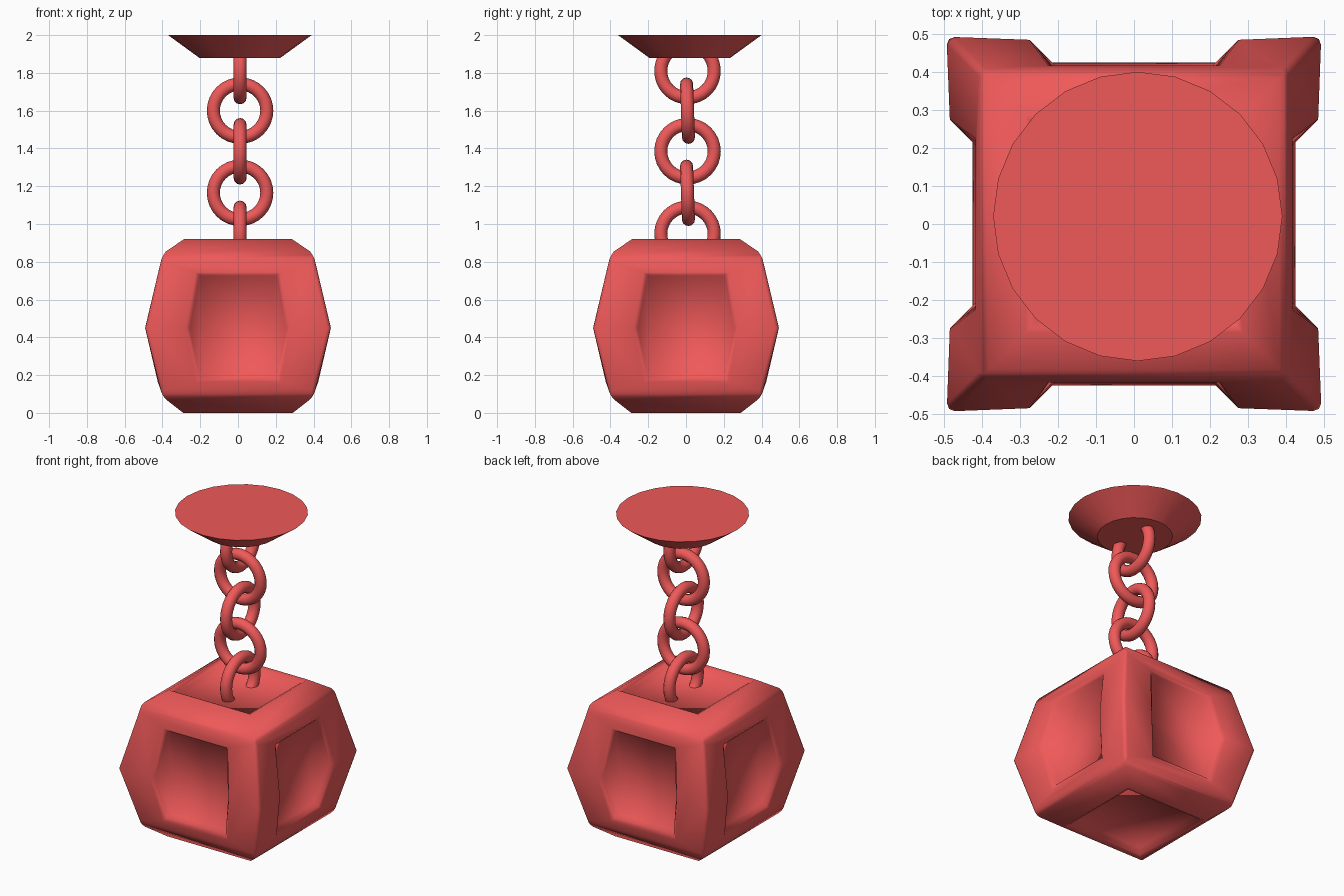
import bpy, bmesh, math
from mathutils import Matrix

if "Cube" in bpy.data.objects:
    bpy.data.objects.remove(bpy.data.objects["Cube"])

red = bpy.data.materials.new("red")
red.diffuse_color = (0.87, 0.1, 0.1, 1)
red.use_nodes = True
red.node_tree.nodes["Principled BSDF"].inputs["Base Color"].default_value = red.diffuse_color


def finish(obj, name, angle):
    obj.name = name
    obj.data.materials.append(red)
    bpy.ops.object.select_all(action='DESELECT')
    obj.select_set(True)
    bpy.context.view_layer.objects.active = obj
    bpy.ops.object.shade_smooth_by_angle(angle=math.radians(angle))


# Weight block: bulging cube with a recessed panel on every face
bm = bmesh.new()


def face(*pts):
    bm.faces.new([bm.verts.new(p) for p in pts])


# (half width, z) of the square rings; (half width, depth, z) of panel rim and floor
outer = [(0.405, 0.82), (0.492, 0.45), (0.405, 0.10)]
rim = [(0.225, 0.416, 0.745), (0.275, 0.484, 0.45), (0.225, 0.425, 0.165)]
lip = [(0.205, 0.405, 0.73), (0.255, 0.462, 0.45), (0.205, 0.415, 0.19)]
floor = [(0.195, 0.385, 0.72), (0.20, 0.36, 0.455), (0.195, 0.385, 0.20)]
caps = [[(0.405, 0.82), (0.382, 0.855), (0.285, 0.92), (0.262, 0.908), (0.245, 0.873)],
        [(0.405, 0.10), (0.38, 0.07), (0.29, 0.0), (0.265, 0.012), (0.25, 0.047)]]

for turn in range(4):
    start = len(bm.verts)
    out = [[(s * h, -h, z) for s in (-1, 1)] for h, z in outer]
    loops = [out] + [[[(s * w, -d, z) for s in (-1, 1)] for w, d, z in rows]
                     for rows in (rim, lip, floor)]
    for a, b in zip(loops, loops[1:]):
        for i in range(2):
            for s in range(2):
                face(a[i][s], a[i + 1][s], b[i + 1][s], b[i][s])
        for i in (0, 2):
            face(a[i][0], a[i][1], b[i][1], b[i][0])
    fl = loops[-1]
    for i in range(2):
        face(fl[i][0], fl[i + 1][0], fl[i + 1][1], fl[i][1])
    for cap in caps:
        for (h0, z0), (h1, z1) in zip(cap, cap[1:]):
            face((-h0, -h0, z0), (h0, -h0, z0), (h1, -h1, z1), (-h1, -h1, z1))
    bm.verts.ensure_lookup_table()
    bmesh.ops.rotate(bm, verts=bm.verts[start:], cent=(0, 0, 0),
                     matrix=Matrix.Rotation(turn * math.pi / 2, 3, 'Z'))
for cap in caps:
    h, z = cap[-1]
    face((-h, -h, z), (h, -h, z), (h, h, z), (-h, h, z))
bmesh.ops.remove_doubles(bm, verts=bm.verts, dist=0.0005)
bmesh.ops.recalc_face_normals(bm, faces=bm.faces)

# Round only the four corner pillars
pillars = [e for e in bm.edges
           if all(abs(abs(v.co.x) - abs(v.co.y)) < 0.001 and abs(v.co.x) > 0.4 for v in e.verts)]
bmesh.ops.bevel(bm, geom=pillars, offset=0.02, segments=2, profile=0.5, affect='EDGES')
mesh = bpy.data.meshes.new("weight_block")
bm.to_mesh(mesh)
bm.free()
block = bpy.data.objects.new("weight_block", mesh)
bpy.context.collection.objects.link(block)
finish(block, "weight_block", 179)

# Chain: rings alternating between side-on and front-on
for i, z in enumerate([0.948, 1.165, 1.385, 1.60, 1.81]):
    rot = (math.radians(92), 0, 0) if i % 2 else (0, math.radians(90), 0)
    bpy.ops.mesh.primitive_torus_add(
        major_radius=0.1415, minor_radius=0.0345, major_segments=32, minor_segments=12,
        location=(0.011, 0.008, z), rotation=rot)
    finish(bpy.context.object, f"chain_ring_{i + 1}", 60)

# Ceiling mount: flared disc
bpy.ops.mesh.primitive_cone_add(vertices=24, radius1=0.215, radius2=0.38, depth=0.12,
                                location=(0.01, 0.02, 1.94))
finish(bpy.context.object, "ceiling_mount", 30)
